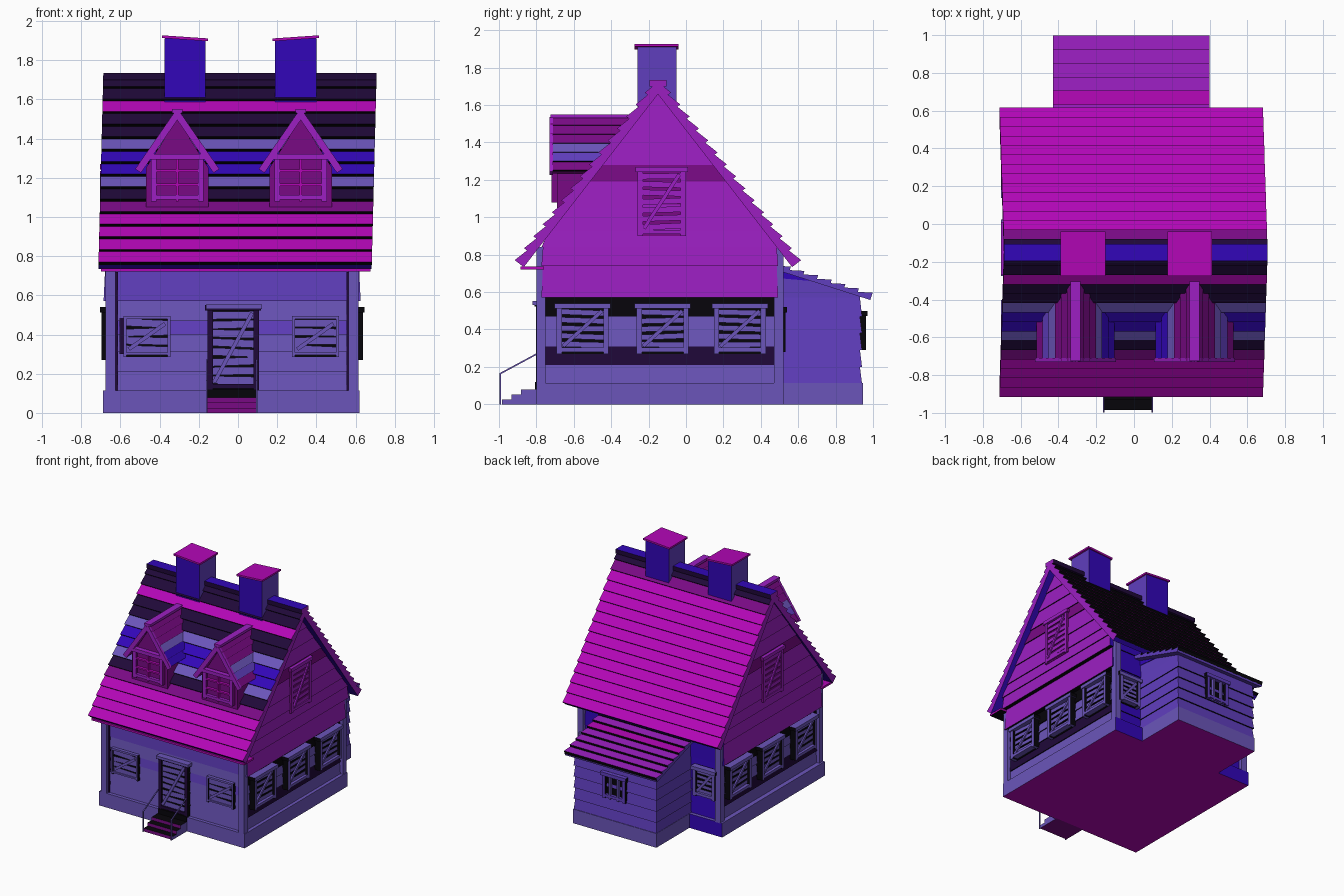
import bpy, bmesh, random
from math import pi
from mathutils import Matrix, Vector

random.seed(4)
if "Cube" in bpy.data.objects:
    bpy.data.objects.remove(bpy.data.objects["Cube"])

# Palette
PALETTE = {"black": "06030A", "dark_violet": "1F0838", "violet": "6B55BA", "indigo": "603EBE",
           "blue": "3206B8", "magenta": "B206B6", "purple": "9C1FC2", "plum": "780A84"}
BLACK, DARK, VIOLET, INDIGO, BLUE, MAGENTA, PURPLE, PLUM = range(8)
MATS = []
for label, code in PALETTE.items():
    rgb = [((int(code[i:i + 2], 16) / 255 + 0.055) / 1.055) ** 2.4 for i in (0, 2, 4)]
    m = bpy.data.materials.new(label)
    m.use_nodes = True
    m.diffuse_color = (*rgb, 1)
    bsdf = m.node_tree.nodes["Principled BSDF"]
    bsdf.inputs["Base Color"].default_value = (*rgb, 1)
    bsdf.inputs["Roughness"].default_value = 0.9
    MATS.append(m)


def finish(name, bm, matrix=None):
    if matrix:
        bm.transform(matrix)
    me = bpy.data.meshes.new(name)
    bm.to_mesh(me)
    bm.free()
    for m in MATS:
        me.materials.append(m)
    ob = bpy.data.objects.new(name, me)
    bpy.context.collection.objects.link(ob)


def solid(bm, ring_a, ring_b, mat):
    """Closed solid between two matching rings; mat is an index or a rule on the normal."""
    a = [bm.verts.new(p) for p in ring_a]
    b = [bm.verts.new(p) for p in ring_b]
    k = len(a)
    faces = [bm.faces.new(a), bm.faces.new(b[::-1])]
    faces += [bm.faces.new((a[i], b[i], b[(i + 1) % k], a[(i + 1) % k])) for i in range(k)]
    bmesh.ops.recalc_face_normals(bm, faces=faces)
    for f in faces:
        f.normal_update()
        f.material_index = mat(f.normal) if callable(mat) else mat


def rect(x0, x1, y0, y1, z):
    return [(x0, y0, z), (x1, y0, z), (x1, y1, z), (x0, y1, z)]


def box(bm, x0, x1, y0, y1, z0, z1, mat):
    solid(bm, rect(x0, x1, y0, y1, z0), rect(x0, x1, y0, y1, z1), mat)


def block(name, *args):
    bm = bmesh.new()
    box(bm, *args)
    finish(name, bm)


def beam(bm, a, b, w, d, mat):
    """Bar from a to b in an xz plane or a yz plane."""
    a, b = Vector(a), Vector(b)
    t = (b - a).normalized()
    side = Vector((1, 0, 0)) if abs(t.x) < 1e-4 else Vector((0, 1, 0))
    up = t.cross(side).normalized()
    ring = [side * sx * d / 2 + up * sz * w / 2 for sx, sz in ((-1, -1), (1, -1), (1, 1), (-1, 1))]
    solid(bm, [a + r for r in ring], [b + r for r in ring], mat)


def courses(bm, a, b, place, lo, hi, colours, end, under, thick, deck):
    """Overlapping shingle rows from eave a to ridge b, with a deck under them."""
    a, b = Vector(a), Vector(b)
    d = (b - a) / len(colours)
    n = Vector((-d.y, d.x)).normalized()
    n = n if n.y > 0 else -n

    def sweep(pts, mat):
        back = hi(max(p.y for p in pts)) if callable(hi) else hi
        solid(bm, [place(p, lo) for p in pts], [place(p, back) for p in pts], mat)

    along = Vector(place(Vector((0, 0)), 1))
    for i, c in enumerate(colours):
        p, q = a + d * i, a + d * (i + 1)
        sweep([p + n * thick, p - n * 0.002, q - n * 0.002, q + n * 0.006],
              lambda nor, c=c: end if abs(nor.dot(along)) > 0.8 else (BLACK if nor.z < -0.1 else c))
    sweep([a, b, b - n * deck, a - n * deck],
          lambda nor: end if abs(nor.dot(along)) > 0.8 else under)


def window(name, loc, turn, w, h, colours, style="boards", depth=0.05, trim=True, fill=0.68):
    """Framed opening facing local -y; style sets boards, bars or lattice."""
    frame, board, back = colours
    jamb = lambda n: back if abs(n.x) > 0.5 else frame
    slat = lambda n: back if abs(n.z) > 0.7 else board
    bm = bmesh.new()
    box(bm, -w / 2, w / 2, -0.006, 0.01, 0, h, back)
    post = 0.028 if trim else 0.015
    for s in (-1, 1):
        box(bm, s * w / 2 - post / 2, s * w / 2 + post / 2, -depth, 0.01, 0, h, jamb)
    over = 0.025 if trim else 0
    box(bm, -w / 2 - over, w / 2 + over, -depth - over / 3, 0.01, h - post, h, jamb)
    box(bm, -w / 2 - over / 2, w / 2 + over / 2, -depth, 0.01, 0.01, 0.01 + post * 0.8, jamb)
    if style == "boards":
        rows = round(h / 0.052)
        pitch = (h - 2 * post) / rows
        for i in range(rows):
            z = post + pitch * (i + 0.5)
            j = random.uniform(-0.006, 0.006)
            beam(bm, (-w / 2, -depth / 2, z - j), (w / 2, -depth / 2, z + j), pitch * fill, 0.012, slat)
        y = -depth / 2 - 0.01
        beam(bm, (-w / 2 + 0.02, y, 0.04), (w / 2 - 0.02, y, h - 0.04), 0.02, 0.012, board)
    else:
        for x in (-w / 5, w / 5) if style == "bars" else (0,):
            box(bm, x - 0.007, x + 0.007, -0.03, 0, 0, h, board)
        if style == "lattice":
            for z in (h * 0.35, h * 0.65):
                box(bm, -w / 2, w / 2, -0.028, 0, z - 0.006, z + 0.006, board)
    finish(name, bm, Matrix.Translation(loc) @ Matrix.Rotation(turn, 4, "Z"))


# Footing with its underside and rear face in other colours
bm = bmesh.new()
box(bm, -0.69, 0.62, -0.80, 0.52, 0, 0.115,
    lambda n: MAGENTA if n.z < -0.5 else (BLUE if n.y > 0.5 else VIOLET))
box(bm, -0.395, 0.355, 0.50, 0.945, 0, 0.115, lambda n: MAGENTA if n.z < -0.5 else VIOLET)
finish("footing", bm)

# Plank walls: (top height, gable colour, front wall colour); the rear wall is blue
RIDGE_Y, SLOPE = -0.15, 1.307
BANDS = [(0.21, VIOLET, VIOLET), (0.31, DARK, VIOLET), (0.40, VIOLET, VIOLET), (0.47, VIOLET, INDIGO),
         (0.57, BLACK, VIOLET), (0.74, PURPLE, INDIGO), (0.84, PURPLE, INDIGO), (0.93, PURPLE, DARK),
         (1.05, PURPLE, DARK), (1.19, PURPLE, DARK), (1.28, PLUM, DARK), (1.40, PURPLE, DARK),
         (1.52, PURPLE, DARK), (1.68, PURPLE, DARK)]


def wall_ring(z, lip, left, right):
    half = (1.69 - z) / SLOPE
    return rect(-0.645 - lip - left, 0.585 + lip + right, max(-0.765 - lip, RIDGE_Y - half),
                min(0.485 + lip, RIDGE_Y + half), z)


bm = bmesh.new()
low = 0.11
for top, gable, front in BANDS:
    left = 0.033 if low > 0.55 else 0
    right = 0.058 if low > 0.7 else left
    solid(bm, wall_ring(low, 0.008, left, right), wall_ring(top, 0, left, right),
          lambda n: BLACK if n.z < -0.5 else gable if abs(n.x) > 0.7 else BLUE if n.y > 0.5 else front)
    low = top
finish("plank_walls", bm)

# Corner posts with a dark joint beside each on the front
bm = bmesh.new()
for x, s in ((-0.65, 1), (0.59, -1)):
    for y in (-0.775, 0.495):
        box(bm, x - 0.025, x + 0.025, y - 0.025, y + 0.025, 0.11, 0.84, VIOLET)
    box(bm, x + s * 0.031 - 0.006, x + s * 0.031 + 0.006, -0.778, -0.76, 0.115, 0.72, DARK)
finish("corner_posts", bm)

# Main roof, leaning slightly sideways
FRONT = [MAGENTA] * 4 + [PLUM, DARK, VIOLET, BLUE, BLUE, VIOLET, DARK, DARK, MAGENTA, DARK, DARK]
BACK = [MAGENTA] * 13 + [PLUM, DARK]
bm = bmesh.new()
across = lambda p, w: (w, p.x, p.y)
for s, rows in ((-1, FRONT), (1, BACK)):
    courses(bm, (RIDGE_Y + s * 0.745, 0.755), (RIDGE_Y, 1.715), across, -0.70, 0.695, rows,
            PURPLE, BLUE, 0.026, 0.035)
box(bm, -0.70, 0.695, RIDGE_Y - 0.045, RIDGE_Y + 0.045, 1.70, 1.735,
    lambda n: BLUE if n.z > 0.5 else (PURPLE if abs(n.x) > 0.5 else DARK))
for v in bm.verts:
    v.co.x += 0.025 * ((v.co.z - 0.75) / 0.98 - 0.5)
finish("main_roof", bm)
block("front_soffit", -0.70, 0.675, -0.885, -0.76, 0.722, 0.738, lambda n: BLACK if n.z < -0.5 else MAGENTA)

# Chimneys with tilted caps
for s, x in ((-1, -0.27), (1, 0.295)):
    bm = bmesh.new()
    box(bm, x - 0.105, x + 0.105, -0.26, -0.05, 1.5, 1.91, lambda n: INDIGO if abs(n.x) > 0.5 else BLUE)
    ring = [(x - 0.118, 1.905 - s * 0.008), (x + 0.118, 1.905 + s * 0.008)]
    ring += [(px, pz + 0.014) for px, pz in ring[::-1]]
    solid(bm, [(px, -0.275, pz) for px, pz in ring], [(px, -0.04, pz) for px, pz in ring], MAGENTA)
    finish("chimney", bm)

# Dormers, with the slopes that face each other in deeper blue
roof_back = lambda z: -0.87 + (z - 0.755) / SLOPE
for x in (-0.31, 0.32):
    bm = bmesh.new()
    body = [(-0.16, 1.05), (0.16, 1.05), (0.16, 1.25), (0, 1.50), (-0.16, 1.25)]
    solid(bm, [(x + px, -0.69, z) for px, z in body],
          [(x + px, -0.35, z) for px, z in body], PLUM)
    for s in (-1, 1):
        eave = [PLUM, INDIGO, VIOLET] if s * x > 0 else [BLUE, BLUE, VIOLET]
        courses(bm, (s * 0.195, 1.245), (0, 1.535), lambda p, w: (x + p.x, w, p.y), -0.725, roof_back,
                eave + [PLUM] * 3, PURPLE, PLUM, 0.014, 0.02)
        beam(bm, (x + s * 0.20, -0.72, 1.235), (x, -0.72, 1.525), 0.035, 0.02, PURPLE)
    box(bm, x - 0.027, x + 0.027, -0.725, -0.30, 1.53, 1.55, PURPLE)
    finish("dormer", bm)
    window("dormer_window", (x, -0.69, 1.08), 0, 0.24, 0.24, (PURPLE, MAGENTA, PLUM), "lattice", 0.03)

# Lean-to at the back with a shallow roof
bm = bmesh.new()
levels = (0.11, 0.20, 0.29, 0.38, 0.47, 0.57)
siding = lambda n: BLACK if n.z < -0.5 else INDIGO
for z0, z1 in zip(levels, levels[1:]):
    solid(bm, rect(-0.393, 0.353, 0.46, 0.941, z0), rect(-0.385, 0.345, 0.46, 0.93, z1), siding)
wedge = [(0.46, 0.57), (0.93, 0.57), (0.93, 0.585), (0.46, 0.73)]
solid(bm, [(-0.385, y, z) for y, z in wedge], [(0.345, y, z) for y, z in wedge], INDIGO)
infill = [(0.49, 0.675), (0.66, 0.66), (0.49, 0.725)]
solid(bm, [(-0.39, y, z) for y, z in infill], [(0.35, y, z) for y, z in infill], BLUE)
finish("lean_to", bm)
bm = bmesh.new()
courses(bm, (0.99, 0.572), (0.48, 0.735), across, -0.43, 0.40,
        [PURPLE] * 4 + [MAGENTA, PURPLE, PURPLE], INDIGO, INDIGO, 0.026, 0.015)
finish("lean_to_roof", bm)

# Boarded windows on both gable walls
LOW = (VIOLET, VIOLET, BLACK)
for s, turn, attic_x in ((1, pi / 2, 0.644), (-1, -pi / 2, -0.679)):
    for y in (-0.553, -0.125, 0.288):
        window("side_window", (-0.03 + s * 0.617, y, 0.27), turn, 0.25, 0.27, LOW)
    window("attic_window", (attic_x, -0.13, 0.90), turn, 0.23, 0.37, (PURPLE, PURPLE, PLUM), depth=0.018)

# Front and rear windows and the door
for x in (-0.465, 0.395):
    window("front_window", (x, -0.767, 0.285), 0, 0.225, 0.21, LOW, depth=0.03, trim=False, fill=0.85)
for x in (-0.53, 0.48):
    window("rear_window", (x, 0.487, 0.28), pi, 0.17, 0.24, LOW, depth=0.045)
window("lean_to_window", (-0.02, 0.932, 0.29), pi, 0.18, 0.21, (INDIGO, VIOLET, BLACK), "bars", 0.03)
window("front_door", (-0.025, -0.767, 0.115), 0, 0.235, 0.435, (DARK, VIOLET, BLACK), depth=0.035, fill=0.82)
block("door_lintel", -0.163, 0.123, -0.82, -0.76, 0.53, 0.552, VIOLET)
block("door_threshold", -0.155, 0.10, -0.806, -0.76, 0.078, 0.12, BLACK)
block("front_window_side_strip", -0.605, -0.578, -0.776, -0.76, 0.30, 0.485, DARK)

# Steps and handrails
bm = bmesh.new()
for i in range(3):
    box(bm, -0.16, 0.10, -0.985 + 0.052 * i, -0.79, 0, 0.026 * (i + 1),
        lambda n: VIOLET if abs(n.x) > 0.5 else (BLACK if n.z > 0.5 else PLUM))
finish("door_steps", bm)
bm = bmesh.new()
for x in (-0.16, 0.096):
    box(bm, x - 0.004, x + 0.004, -0.997, -0.988, 0, 0.165, VIOLET)
    beam(bm, (x, -0.995, 0.163), (x, -0.80, 0.268), 0.008, 0.008, VIOLET)
finish("handrails", bm)
